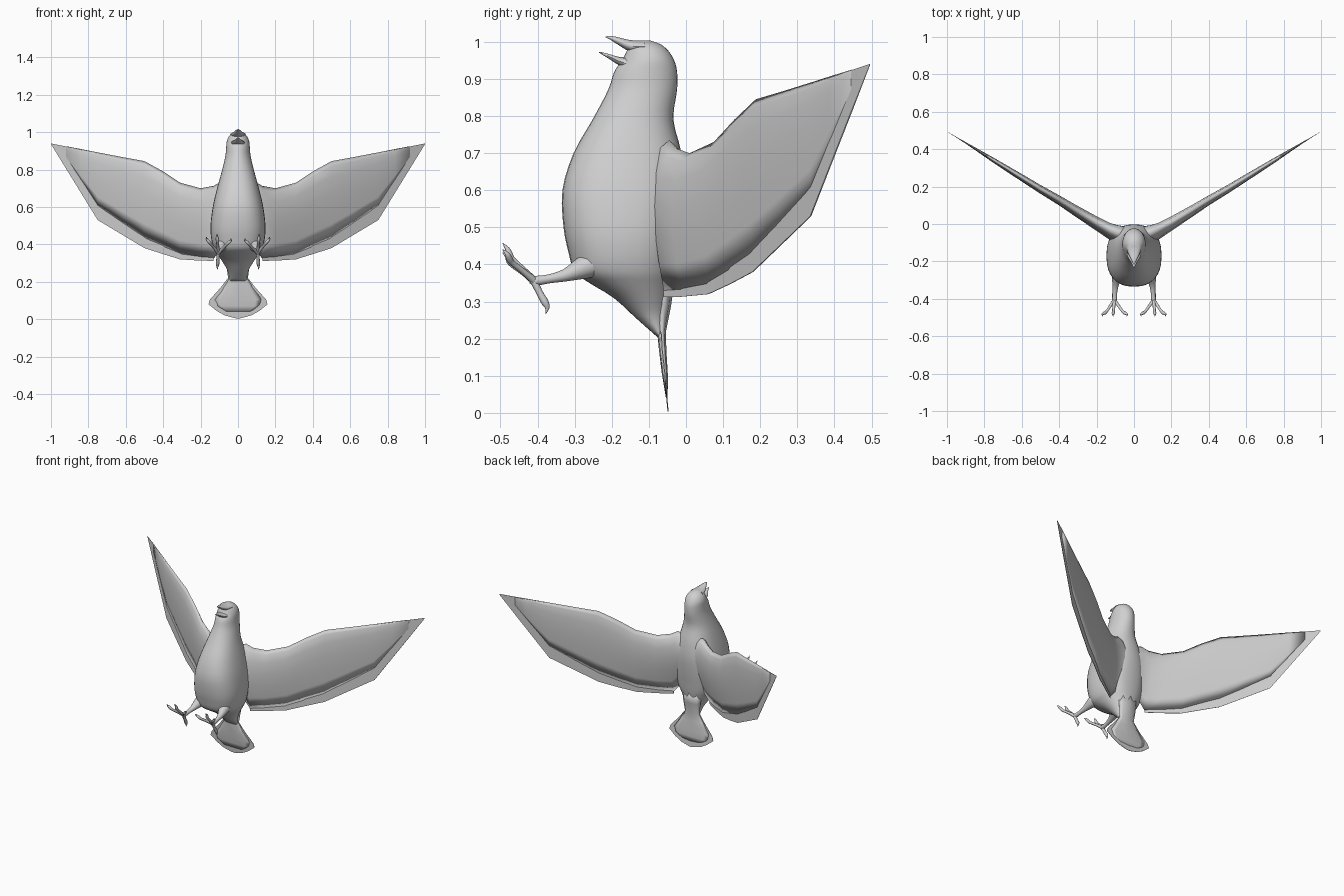
import bpy, bmesh, math
from mathutils import Vector

grey = bpy.data.materials.new("plain_grey")
grey.diffuse_color = (0.63, 0.63, 0.63, 1)


def loft(name, rings, mirror=False, angle=50):
    """Skin a list of equal-length point rings and cap both ends."""
    bm = bmesh.new()
    vs = [[bm.verts.new(p) for p in r] for r in rings]
    n = len(rings[0])
    for a, b in zip(vs, vs[1:]):
        for i in range(n):
            j = (i + 1) % n
            bm.faces.new((a[i], a[j], b[j], b[i]))
    bm.faces.new(vs[0])
    bm.faces.new(vs[-1])
    bmesh.ops.recalc_face_normals(bm, faces=bm.faces)
    me = bpy.data.meshes.new(name)
    bm.to_mesh(me)
    bm.free()
    ob = bpy.data.objects.new(name, me)
    bpy.context.collection.objects.link(ob)
    me.materials.append(grey)
    bpy.ops.object.select_all(action='DESELECT')
    bpy.context.view_layer.objects.active = ob
    ob.select_set(True)
    bpy.ops.object.shade_smooth_by_angle(angle=math.radians(angle))
    if mirror:
        ob.modifiers.new("mirror", 'MIRROR')
    return ob


def smooth_rows(rows, steps):
    """Catmull-Rom interpolation of rows of numbers."""
    out = []
    for i in range(len(rows) - 1):
        p = [rows[max(0, min(len(rows) - 1, i + k))] for k in (-1, 0, 1, 2)]
        for s in range(steps):
            t = s / steps
            out.append([0.5 * (2 * b + (c - a) * t + (2 * a - 5 * b + 4 * c - d) * t * t
                               + (3 * b - a - 3 * c + d) * t ** 3)
                        for a, b, c, d in zip(*p)])
    return out + [list(rows[-1])]


def ellipse(n, e=1.0):
    """Unit circle points; e below 1 makes the shape boxier."""
    ring = [(math.cos(2 * math.pi * i / n), math.sin(2 * math.pi * i / n)) for i in range(n)]
    return [(math.copysign(abs(c) ** e, c), math.copysign(abs(s) ** e, s)) for c, s in ring]


def tube(name, rows, n=8, mirror=True):
    """Round tube along a path; each row is x, y, z, radius."""
    rows = smooth_rows(rows, 3)
    pts = [Vector(r[:3]) for r in rows]
    rings = []
    for i, p in enumerate(pts):
        d = (pts[min(i + 1, len(pts) - 1)] - pts[max(i - 1, 0)]).normalized()
        u = d.cross(Vector((1, 0, 0))).normalized()
        v = d.cross(u)
        rad = max(rows[i][3], 0.0008)
        rings.append([p + (u * c + v * s) * rad for c, s in ellipse(n)])
    return loft(name, rings, mirror)


# Body, neck and head: z, front y, back y, half width, boxiness exponent
body = [(0.205, -0.078, -0.058, 0.045, 1), (0.26, -0.14, -0.048, 0.056, 1),
        (0.31, -0.195, -0.04, 0.085, 0.95), (0.35, -0.26, -0.032, 0.112, 0.88),
        (0.38, -0.30, -0.027, 0.13, 0.82), (0.43, -0.316, -0.02, 0.143, 0.8),
        (0.50, -0.33, -0.01, 0.147, 0.8), (0.60, -0.333, -0.002, 0.135, 0.8),
        (0.70, -0.303, -0.012, 0.112, 0.85), (0.79, -0.252, -0.034, 0.087, 0.92),
        (0.87, -0.21, -0.024, 0.068, 1), (0.92, -0.193, -0.024, 0.063, 1),
        (0.95, -0.172, -0.032, 0.060, 1), (0.975, -0.160, -0.047, 0.050, 1),
        (0.993, -0.150, -0.068, 0.034, 1), (1.003, -0.135, -0.095, 0.014, 1)]
loft("body", [[(hw * c, (f + b) / 2 + (b - f) / 2 * s, z) for c, s in ellipse(32, e)]
              for z, f, b, hw, e in smooth_rows(body, 3)])

# Open beak: y, centre z, half width, half height
beak_halves = {
    "upper_beak": [(-0.11, 0.987, 0.042, 0.016), (-0.15, 0.989, 0.034, 0.016),
                   (-0.185, 1.003, 0.018, 0.010), (-0.205, 1.011, 0.008, 0.005),
                   (-0.217, 1.013, 0.001, 0.001)],
    "lower_beak": [(-0.13, 0.935, 0.045, 0.026), (-0.175, 0.946, 0.034, 0.013),
                   (-0.20, 0.957, 0.018, 0.008), (-0.222, 0.967, 0.008, 0.004),
                   (-0.235, 0.972, 0.001, 0.001)]}
for name, rows in beak_halves.items():
    loft(name, [[(hw * c, y, z + hh * s) for c, s in ellipse(14)]
                for y, z, hw, hh in smooth_rows(rows, 3)])

# Fanned tail, a thick core on a thin plate: z, y, half width, half thickness
tail_core = [(0.36, -0.06, 0.07, 0.03), (0.29, -0.06, 0.062, 0.020), (0.22, -0.066, 0.053, 0.012),
             (0.17, -0.063, 0.085, 0.010), (0.105, -0.057, 0.135, 0.008),
             (0.07, -0.054, 0.125, 0.005), (0.04, -0.052, 0.08, 0.002)]
loft("tail_core", [[(hw * c, y + th * s, z) for c, s in ellipse(8)]
                   for z, y, hw, th in tail_core], angle=180)
tail_plate = [(0.22, -0.067, 0.054), (0.17, -0.064, 0.092), (0.105, -0.057, 0.150),
              (0.08, -0.055, 0.158), (0.045, -0.052, 0.115), (0.02, -0.050, 0.07),
              (0.004, -0.048, 0.01)]
loft("tail_feathers", [[(-hw, y - 0.0015, z), (hw, y - 0.0015, z),
                        (hw, y + 0.0015, z), (-hw, y + 0.0015, z)] for z, y, hw in tail_plate])

# Wings: x, leading z, trailing z, leading y, trailing y, core thickness, core chord share
wing = [(0.0, 0.68, 0.42, -0.055, -0.06, 0.085, 0.97), (0.06, 0.725, 0.38, -0.052, -0.06, 0.088, 0.97),
        (0.09, 0.735, 0.36, -0.045, -0.06, 0.09, 0.97), (0.13, 0.713, 0.312, -0.028, -0.06, 0.088, 0.97),
        (0.20, 0.70, 0.313, 0.01, -0.012, 0.077, 0.96), (0.31, 0.73, 0.32, 0.075, 0.06, 0.064, 0.94),
        (0.40, 0.79, 0.348, 0.13, 0.12, 0.054, 0.92), (0.50, 0.845, 0.38, 0.188, 0.18, 0.047, 0.90),
        (0.62, 0.867, 0.452, 0.262, 0.255, 0.039, 0.87), (0.75, 0.892, 0.53, 0.342, 0.336, 0.028, 0.82),
        (0.84, 0.910, 0.676, 0.398, 0.393, 0.016, 0.76), (0.92, 0.925, 0.806, 0.447, 0.444, 0.006, 0.6),
        (1.0, 0.94, 0.936, 0.495, 0.495, 0.001, 0.5)]
chord = [(0.06, 0.55), (0.2, 0.92), (0.4, 1), (0.6, 0.82), (0.8, 0.45)]
core, plate = [], []
for x, z0, z1, y0, y1, th, share in wing:
    def at(t, off):
        return (x, y0 + (y1 - y0) * t + off, z0 + (z1 - z0) * t)
    side = [(t * share, k * th / 2) for t, k in chord]
    core.append([at(0, 0)] + [at(t, -h) for t, h in side] + [at(share, 0)]
                + [at(t, h) for t, h in reversed(side)])
    h = 0.0015 if x < 0.95 else 0.0005
    plate.append([at(0.01, -h), at(1, -h), at(1, h), at(0.01, h)])
loft("wing_core", core[:-1], mirror=True, angle=180)
loft("wing_feathers", plate[3:], mirror=True)

# Legs and toes
tube("leg", [(0.08, -0.23, 0.41, 0.040), (0.09, -0.28, 0.39, 0.030),
             (0.098, -0.325, 0.371, 0.017), (0.102, -0.37, 0.361, 0.012),
             (0.104, -0.405, 0.356, 0.013), (0.105, -0.42, 0.357, 0.008)], 12)
for name, x, top in (("inner_toe", 0.038, 0.432), ("middle_toe", 0.112, 0.457),
                     ("outer_toe", 0.168, 0.440)):
    rows = []
    for t, y, r in ((0, -0.408, 0.011), (0.3, -0.438, 0.008), (0.58, -0.468, 0.008),
                    (0.72, -0.476, 0.009), (0.86, -0.482, 0.006), (1, -0.494, 0.001)):
        rows.append((0.105 + (x - 0.105) * min(1, t * 1.15), y, 0.355 + (top - 0.355) * t, r))
    tube(name, rows)
tube("hind_toe", [(0.105, -0.412, 0.36, 0.011), (0.107, -0.395, 0.325, 0.009),
                  (0.109, -0.380, 0.298, 0.010), (0.110, -0.374, 0.283, 0.006),
                  (0.110, -0.378, 0.267, 0.001)])
